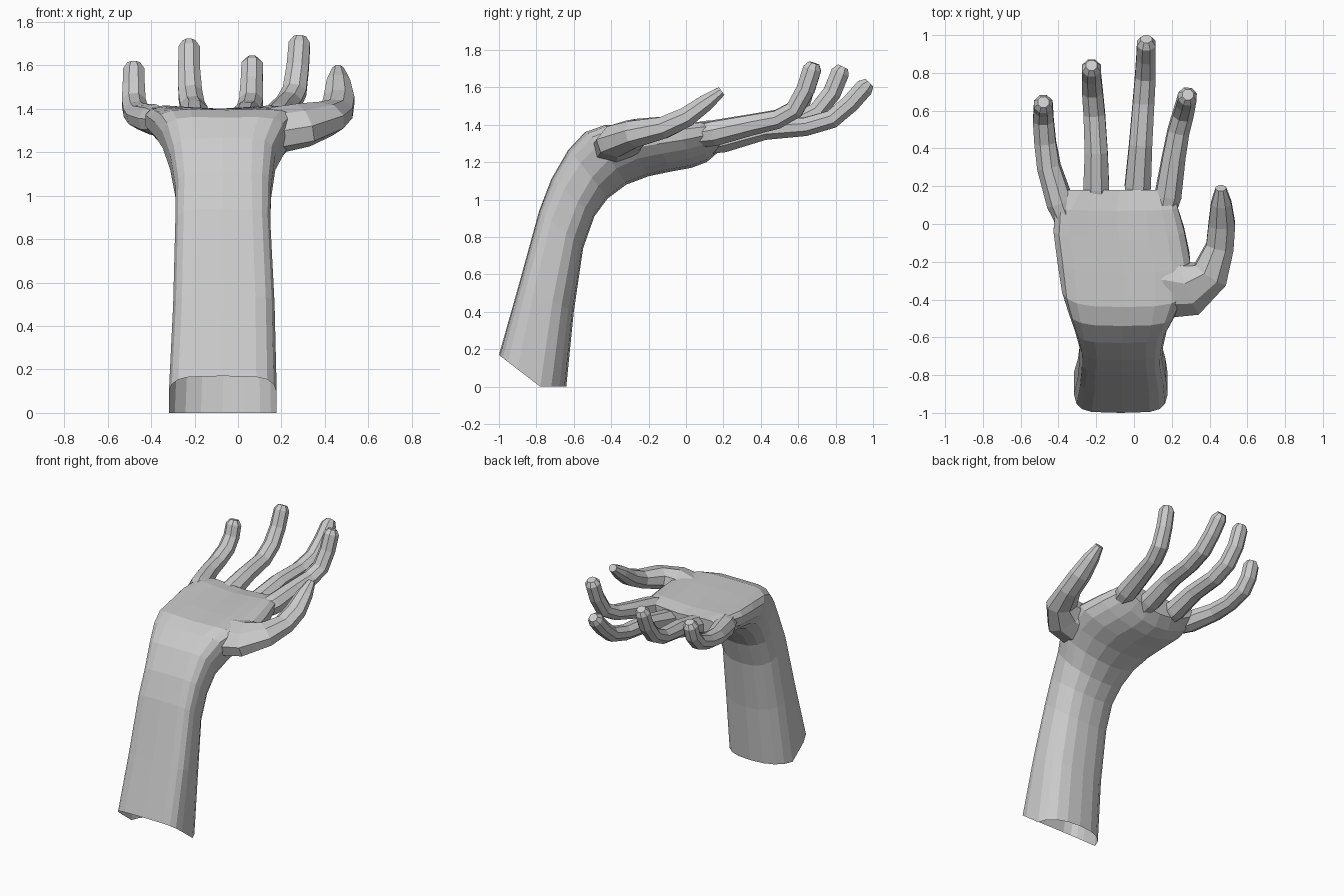
import bpy, bmesh
from math import cos, sin, pi
from mathutils import Vector

if "Cube" in bpy.data.objects:
    bpy.data.objects.remove(bpy.data.objects["Cube"])


def loft(name, rings):
    """Skin a list of equal-length point rings into a closed flat-shaded tube."""
    bm = bmesh.new()
    loops = [[bm.verts.new(p) for p in ring] for ring in rings]
    n = len(loops[0])
    for a, b in zip(loops, loops[1:]):
        for i in range(n):
            j = (i + 1) % n
            bm.faces.new((a[i], a[j], b[j], b[i]))
    bm.faces.new(loops[0])
    bm.faces.new(loops[-1])
    bmesh.ops.recalc_face_normals(bm, faces=bm.faces)
    mesh = bpy.data.meshes.new(name)
    bm.to_mesh(mesh)
    bm.free()
    obj = bpy.data.objects.new(name, mesh)
    bpy.context.collection.objects.link(obj)
    return obj


def spow(v, e):
    return (abs(v) ** e) * (1 if v >= 0 else -1)


def section(ya, za, yb, zb, xl, xr, bend, e_in, e_out, n=18):
    """Section between a palm-side and a back-side point, squarer on the palm side."""
    pts = []
    for k in range(n):
        t = 2 * pi * (k + 0.5) / n
        e = e_in if sin(t) > 0 else e_out
        u, v = spow(cos(t), e), spow(sin(t), e)
        pts.append(Vector(((xl + xr) / 2 + u * (xr - xl) / 2,
                           (ya + yb) / 2 + v * (ya - yb) / 2,
                           (za + zb) / 2 + v * (za - zb) / 2 + bend * u * u)))
    return pts


def digit(name, path, ref=(0, -1, 1), n=8):
    """Tube along (x, y, z, half width, half thickness) points."""
    pts = [Vector(p[:3]) for p in path]
    rings = []
    for i, p in enumerate(path):
        t = (pts[min(i + 1, len(pts) - 1)] - pts[max(i - 1, 0)]).normalized()
        side = t.cross(Vector(ref)).normalized()
        up = side.cross(t)
        rings.append([pts[i] + side * p[3] * cos(2 * pi * (k + .5) / n) * 1.06
                      + up * p[4] * sin(2 * pi * (k + .5) / n) * 1.06
                      for k in range(n)])
    return loft(name, rings)


# Forearm, bent wrist and cupped palm
arm = [
    (-1.00, .17, -.64, .00, -.32, .18, 0, .45, .85),
    (-.895, .54, -.60, .40, -.30, .17, 0, .45, .85),
    (-.785, .94, -.55, .74, -.29, .15, 0, .45, .85),
    (-.72, 1.11, -.49, .91, -.29, .155, 0, .5, .85),
    (-.63, 1.265, -.42, 1.005, -.315, .175, .01, .55, .9),
    (-.54, 1.36, -.32, 1.08, -.35, .23, .025, .6, .95),
    (-.44, 1.395, -.20, 1.125, -.385, .28, .035, .65, 1),
    (-.26, 1.40, -.08, 1.15, -.41, .30, .045, .7, 1),
    (-.08, 1.40, .03, 1.17, -.43, .27, .055, .7, 1),
    (.07, 1.40, .11, 1.20, -.42, .235, .06, .7, 1),
    (.18, 1.385, .18, 1.26, -.36, .21, .05, .75, 1),
]
rings = [section(*s) for s in arm]
for p in rings[0]:                      # slanted cut at the arm's end
    p.z = max(0, (-.78 - p.y) * .77)
hand = loft("hand", rings)

# Fingers, rooted inside the palm and thick at the knuckle
RADII = [(.05, .05), (.07, .068), (.062, .056), (.058, .05), (.056, .05),
         (.052, .05), (.05, .05), (.03, .03)]
fingers = {
    "little_finger": [(-.33, -.05, 1.345), (-.39, .11, 1.35),
                      (-.45, .30, 1.365), (-.47, .43, 1.385),
                      (-.48, .55, 1.43), (-.48, .61, 1.50), (-.48, .635, 1.58),
                      (-.48, .645, 1.61)],
    "ring_finger": [(-.195, .03, 1.30), (-.20, .19, 1.335),
                    (-.20, .38, 1.385), (-.21, .58, 1.41),
                    (-.22, .70, 1.47), (-.225, .78, 1.57), (-.225, .825, 1.68),
                    (-.225, .84, 1.71)],
    "middle_finger": [(.01, .03, 1.285), (.02, .20, 1.32),
                      (.035, .42, 1.375), (.05, .64, 1.39),
                      (.06, .78, 1.43), (.063, .88, 1.515), (.065, .955, 1.60),
                      (.065, .98, 1.625)],
    "index_finger": [(.14, -.02, 1.33), (.18, .15, 1.355),
                     (.21, .35, 1.40), (.235, .49, 1.43),
                     (.26, .58, 1.48), (.275, .64, 1.59), (.283, .675, 1.70),
                     (.285, .685, 1.73)],
}
digits = [digit(name, [p + r for p, r in zip(path, RADII)])
          for name, path in fingers.items()]

# Thumb, with its broad base flowing out of the palm
digits.append(digit("thumb", [
    (-.02, -.30, 1.28, .08, .06), (.17, -.335, 1.30, .165, .095),
    (.30, -.34, 1.325, .145, .09), (.405, -.265, 1.355, .10, .075),
    (.455, -.12, 1.385, .075, .06), (.465, .00, 1.44, .072, .055),
    (.462, .11, 1.52, .055, .045), (.46, .19, 1.58, .028, .026)],
    ref=(0, -.3, 1)))

# Fuse the digits into the hand
bpy.context.view_layer.objects.active = hand
for d in digits:
    mod = hand.modifiers.new("join", 'BOOLEAN')
    mod.operation, mod.solver, mod.object = 'UNION', 'EXACT', d
    bpy.ops.object.modifier_apply(modifier=mod.name)
    bpy.data.objects.remove(d)

# Open the cut end of the arm
bm = bmesh.new()
bm.from_mesh(hand.data)
cap = [f for f in bm.faces if all(v.co.z < .2 for v in f.verts)]
bmesh.ops.delete(bm, geom=cap, context='FACES')
bm.to_mesh(hand.data)
bm.free()
